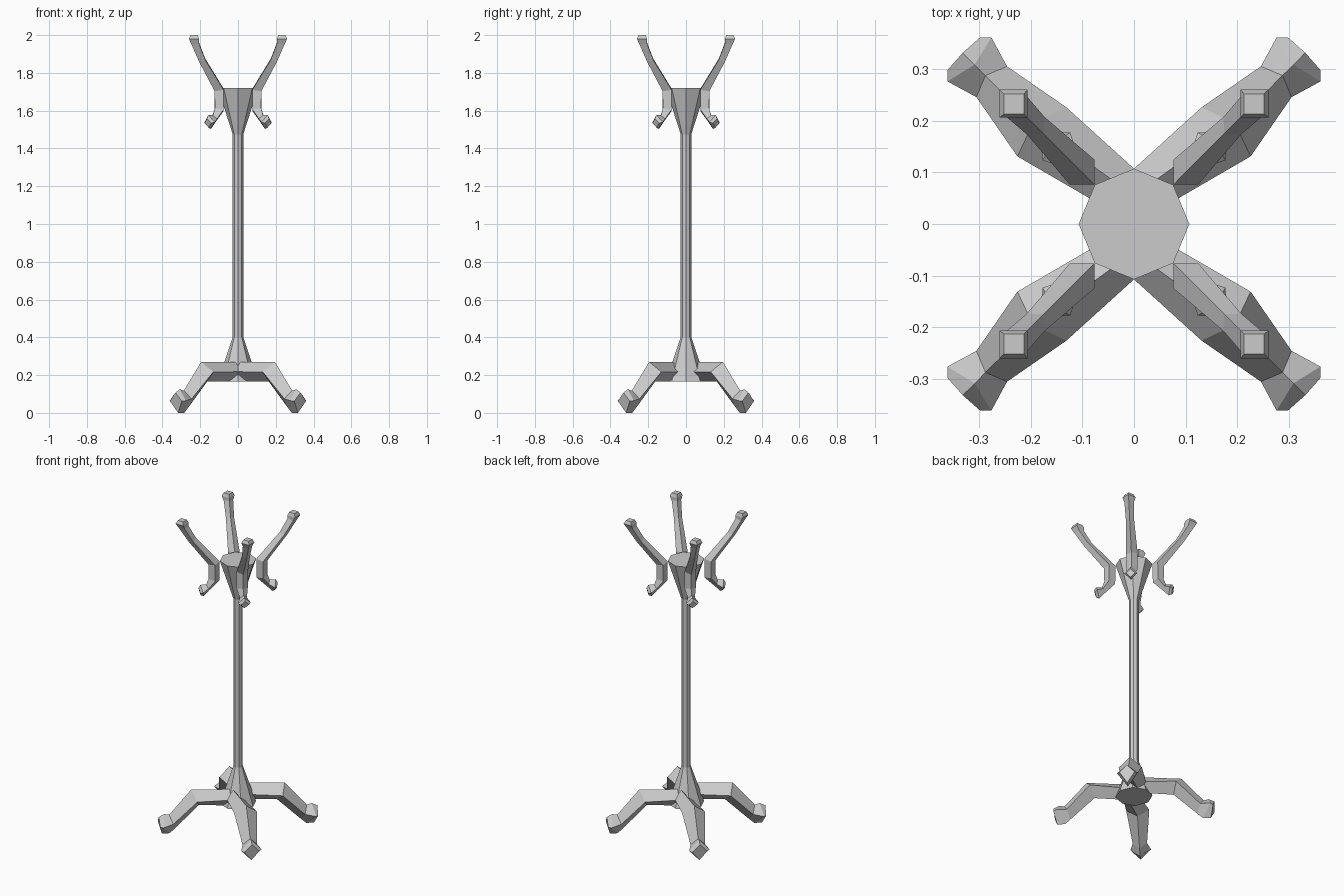
import bpy, bmesh, math

if "Cube" in bpy.data.objects:
    bpy.data.objects.remove(bpy.data.objects["Cube"])

R2 = math.sqrt(0.5)


def skin(name, rings, cap_start=True, mirror=False):
    """Join successive rings of points into a flat-faced closed skin."""
    bm = bmesh.new()
    vs = [[bm.verts.new(p) for p in ring] for ring in rings]
    n = len(vs[0])
    for a, b in zip(vs, vs[1:]):
        for i in range(n):
            j = (i + 1) % n
            bm.faces.new((a[i], a[j], b[j], b[i]))
    if cap_start:
        bm.faces.new(vs[0][::-1])
    bm.faces.new(vs[-1])
    bmesh.ops.recalc_face_normals(bm, faces=bm.faces)
    me = bpy.data.meshes.new(name)
    bm.to_mesh(me)
    bm.free()
    ob = bpy.data.objects.new(name, me)
    bpy.context.collection.objects.link(ob)
    if mirror:
        m = ob.modifiers.new("four_fold", 'MIRROR')
        m.use_axis = (True, True, False)
        m.use_mirror_merge = False
    return ob


def diamond(top, side, bottom):
    """Four-cornered section on the x = y diagonal; side = (c, z, half width)."""
    c, z, p = side
    d = p * R2
    return [(top[0], top[0], top[1]), (c - d, c + d, z),
            (bottom[0], bottom[0], bottom[1]), (c + d, c - d, z)]


def tilted(c, z, r, angle):
    """Square section of corner radius r, its in-plane diagonal tilted upward by angle."""
    a = math.radians(angle)
    dc, dz = r * math.cos(a) * R2, r * math.sin(a)
    return diamond((c + dc, z + dz), (c, z, r), (c - dc, z - dz))


# Octagonal pole flaring at both ends
skin("pole", [[(r * math.cos(i * math.pi / 4), r * math.sin(i * math.pi / 4), z)
               for i in range(8)]
              for r, z in ((0.107, 0.165), (0.028, 0.40), (0.028, 1.475), (0.107, 1.72))])

# Four legs, each starting on the centre plane and ending in a blocky foot
skin("legs", [
    [(0, 0.055, 0.27), (0, 0.107, 0.218), (0, 0.055, 0.166), (0, 0.0, 0.218)],
    diamond((0.195, 0.27), (0.178, 0.217, 0.067), (0.163, 0.166)),
    diamond((0.287, 0.118), (0.275, 0.075, 0.042), (0.262, 0.03)),
    diamond((0.308, 0.125), (0.318, 0.065, 0.060), (0.285, 0.0)),
    diamond((0.331, 0.108), (0.329, 0.062, 0.044), (0.317, 0.0)),
], cap_start=False, mirror=True)

# Four S-shaped arms: lower hook knob, waist against the pole, upper tip
skin("arms", [
    tilted(0.160, 1.534, 0.025, 75),
    tilted(0.150, 1.540, 0.038, 75),
    tilted(0.126, 1.557, 0.021, 65),
    tilted(0.100, 1.605, 0.033, 15),
    tilted(0.100, 1.710, 0.034, -12),
    tilted(0.190, 1.868, 0.024, -25),
    tilted(0.226, 1.955, 0.028, -15),
    tilted(0.233, 1.980, 0.038, 0),
    tilted(0.232, 2.000, 0.027, 0),
], mirror=True)
